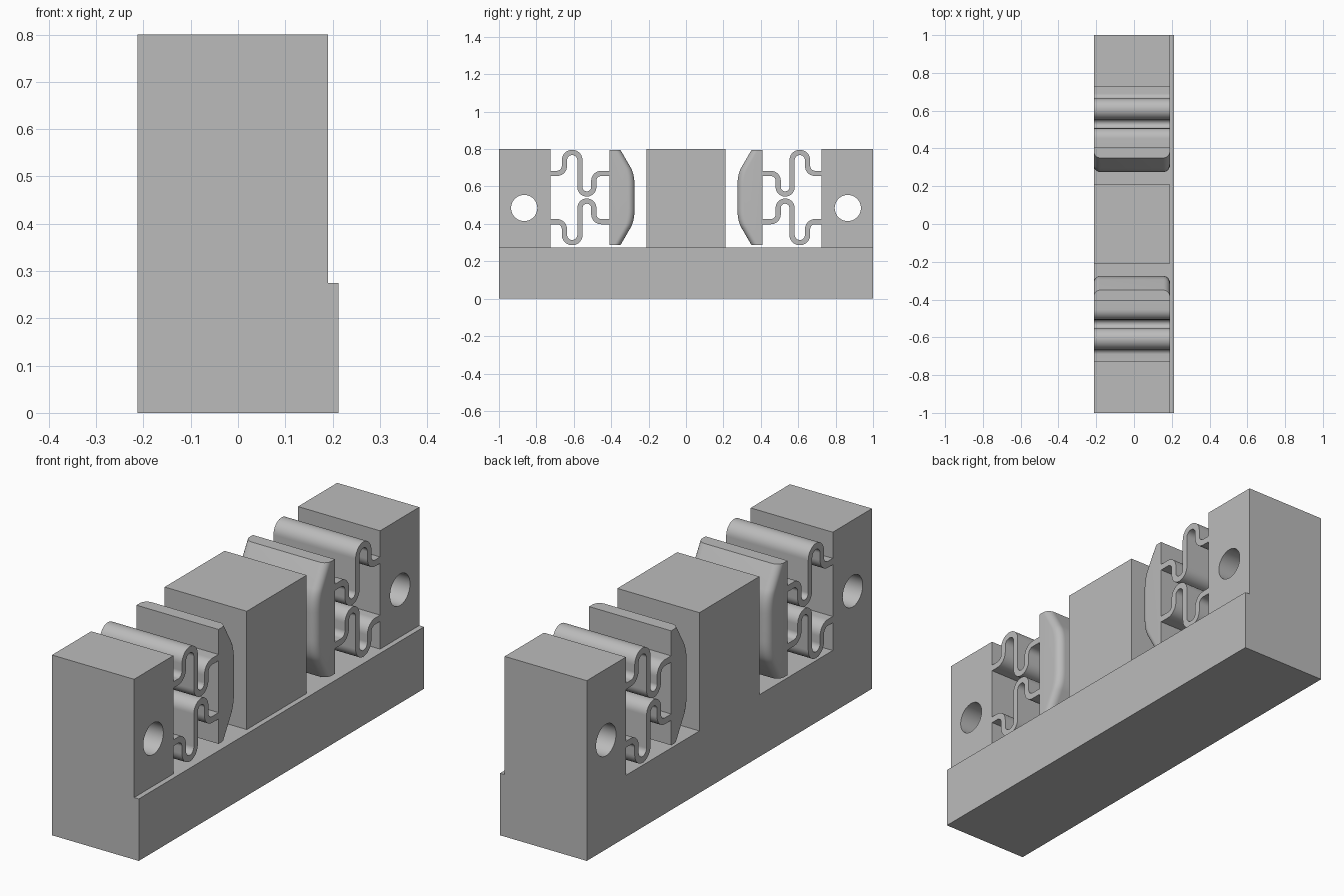
import bpy
import bmesh
from math import sin, cos, pi, radians
from mathutils import Matrix

cube = bpy.data.objects.get("Cube")
if cube:
    bpy.data.objects.remove(cube, do_unlink=True)

LEFT, RIGHT, BASE_RIGHT = -0.213, 0.19, 0.213
FLOOR, TOP, MID = 0.275, 0.8, 0.541

grey = bpy.data.materials.new("plain grey")
grey.use_nodes = True
grey.diffuse_color = (0.5, 0.5, 0.5, 1)
grey.node_tree.nodes["Principled BSDF"].inputs["Base Color"].default_value = (0.5, 0.5, 0.5, 1)


def finish(bm, name):
    bmesh.ops.recalc_face_normals(bm, faces=bm.faces)
    mesh = bpy.data.meshes.new(name)
    bm.to_mesh(mesh)
    bm.free()
    mesh.materials.append(grey)
    obj = bpy.data.objects.new(name, mesh)
    bpy.context.collection.objects.link(obj)
    return obj


def select(obj):
    bpy.ops.object.select_all(action='DESELECT')
    obj.select_set(True)
    bpy.context.view_layer.objects.active = obj


def smooth(obj):
    select(obj)
    bpy.ops.object.shade_smooth_by_angle(angle=radians(25))


def loft(name, loops):
    """Skin matching closed loops and cap both ends."""
    bm = bmesh.new()
    rings = [[bm.verts.new(p) for p in loop] for loop in loops]
    n = len(rings[0])
    for a, b in zip(rings, rings[1:]):
        for i in range(n):
            j = (i + 1) % n
            bm.faces.new((a[i], a[j], b[j], b[i]))
    bm.faces.new(rings[0])
    bm.faces.new(rings[-1])
    return finish(bm, name)


def cut(obj, cutter):
    cutter.hide_render = True
    select(obj)
    mod = obj.modifiers.new("cut", 'BOOLEAN')
    mod.operation, mod.solver, mod.object = 'DIFFERENCE', 'EXACT', cutter
    bpy.ops.object.modifier_apply(modifier=mod.name)
    bpy.data.objects.remove(cutter, do_unlink=True)


# Body: stepped section run along y, then slots and pin holes cut away
step = [(LEFT, 0), (BASE_RIGHT, 0), (BASE_RIGHT, FLOOR), (RIGHT, FLOOR), (RIGHT, TOP), (LEFT, TOP)]
body = loft("body", [[(x, y, z) for x, z in step] for y in (-1, 1)])
for s in (-1, 1):
    slot = [(0.21, FLOOR), (0.725, FLOOR), (0.725, 1), (0.21, 1)]
    cut(body, loft("slot_cutter", [[(x, s * y, z) for y, z in slot] for x in (-0.4, 0.4)]))
    bm = bmesh.new()
    bmesh.ops.create_cone(bm, cap_ends=True, segments=48, radius1=0.07, radius2=0.07, depth=1,
                          matrix=Matrix.Translation((0, s * 0.865, 0.485)) @ Matrix.Rotation(pi / 2, 4, 'Y'))
    cut(body, finish(bm, "hole_cutter"))
smooth(body)


# Pads: crowned front with rounded side edges
def pad(name, s):
    half = [(0.35, 0.254)]
    for i in range(9):
        t = i / 8
        half.append((0.295 * (1 - t) ** 2 + 0.275 * (1 - (1 - t) ** 2),
                     0.159 * (1 - t) ** 2 + 0.248 * t * (1 - t) + 0.06 * t * t))
    front = half + [(y, -z) for y, z in reversed(half)]
    r, n = 0.035, 8
    angles = [i * pi / 2 / n for i in range(n + 1)]
    sections = [(LEFT + r - r * sin(a), r * (1 - cos(a))) for a in reversed(angles)]
    sections += [(RIGHT - r + r * sin(a), r * (1 - cos(a))) for a in angles]
    loops = []
    for x, inset in sections:
        loop = [(x, s * (y + inset), MID + z) for y, z in front]
        loop += [(x, s * 0.408, MID - 0.254), (x, s * 0.408, MID + 0.254)]
        loops.append(loop)
    smooth(loft(name, loops))


# Springs: a ribbon walked through straights (length) and bends (angle, radius)
WALK = [(0.035,), (90, 0.04), (0.0305,), (-180, 0.0415), (0.1435,),
        (180, 0.037), (0.033,), (-90, 0.04), (0.045,)]


def spring(name, s, flip):
    y, z, a = -0.725, 0.67, 0.0
    path = [(y, z, a)]
    for move in WALK:
        if len(move) == 1:
            y, z = y + move[0] * cos(a), z + move[0] * sin(a)
            path.append((y, z, a))
            continue
        turn, r = radians(move[0]), move[1]
        k = 1 if turn > 0 else -1
        cy, cz, a0 = y - k * r * sin(a), z + k * r * cos(a), a
        steps = int(abs(move[0]) / 9)
        for i in range(1, steps + 1):
            a = a0 + turn * i / steps
            y, z = cy + k * r * sin(a), cz - k * r * cos(a)
            path.append((y, z, a))
    h = 0.014
    loops = []
    for y, z, a in path:
        edge = [(y - h * sin(a), z + h * cos(a)), (y + h * sin(a), z - h * cos(a))]
        (y1, z1), (y2, z2) = [(-s * py, MID + flip * (pz - MID)) for py, pz in edge]
        loops.append([(LEFT, y1, z1), (RIGHT, y1, z1), (RIGHT, y2, z2), (LEFT, y2, z2)])
    smooth(loft(name, loops))


for side, s in (("front", -1), ("back", 1)):
    pad(side + "_pad", s)
    spring(side + "_upper_spring", s, 1)
    spring(side + "_lower_spring", s, -1)
